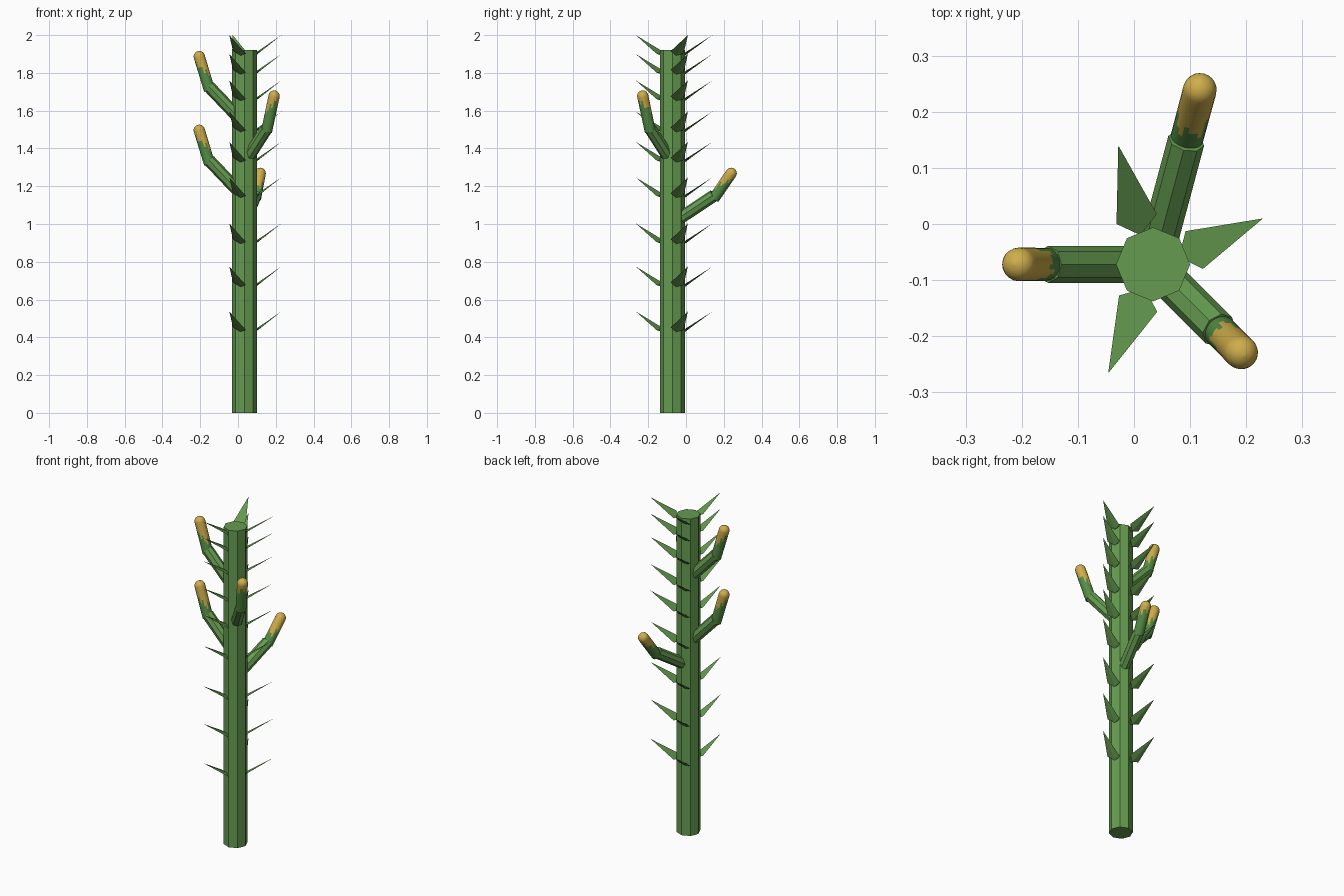
import bpy, bmesh, math
from math import sin, cos, pi, radians
from mathutils import Vector

if "Cube" in bpy.data.objects:
    bpy.data.objects.remove(bpy.data.objects["Cube"])


def material(name, color):
    m = bpy.data.materials.new(name)
    m.diffuse_color = (*color, 1)
    m.use_nodes = True
    m.node_tree.nodes["Principled BSDF"].inputs["Base Color"].default_value = m.diffuse_color
    return m


GREEN = material("stem_green", (0.13, 0.33, 0.08))
DARK = material("bud_green", (0.09, 0.27, 0.06))
YELLOW = material("bud_yellow", (0.62, 0.42, 0.07))
CX, CY = 0.034, -0.072          # trunk axis


def finish(bm, name, mats):
    bmesh.ops.recalc_face_normals(bm, faces=bm.faces)
    mesh = bpy.data.meshes.new(name)
    bm.to_mesh(mesh)
    bm.free()
    for m in mats:
        mesh.materials.append(m)
    ob = bpy.data.objects.new(name, mesh)
    bpy.context.collection.objects.link(ob)
    return ob


def tube(name, a, b, profile, sides, mats, yellow=None):
    """Rings of (distance along a-b, radius); closed at both ends."""
    a, b = Vector(a), Vector(b)
    axis = (b - a).normalized()
    ref = Vector((0, 0, 1)) if abs(axis.z) < 0.999 else Vector((0, 1, 0))
    side = axis.cross(ref).normalized()
    up = side.cross(axis)
    bm = bmesh.new()
    rings = [[bm.verts.new(a + axis * d + (up * cos(2 * pi * i / sides)
              + side * sin(2 * pi * i / sides)) * r) for i in range(sides)]
             for d, r in profile]
    for k in range(len(rings) - 1):
        for i in range(sides):
            j = (i + 1) % sides
            f = bm.faces.new((rings[k][i], rings[k][j], rings[k + 1][j], rings[k + 1][i]))
            if yellow:
                f.smooth = True
                f.material_index = int(yellow(profile[k][0], 2 * pi * (i + 0.5) / sides, i))
    bm.faces.new(rings[0])
    cap = bm.faces.new(rings[-1])
    if yellow:
        cap.material_index = 1
    return finish(bm, name, mats)


# Trunk: eight flat sides
tube("trunk", (CX, CY, 0), (CX, CY, 1.92), [(0, 0.066), (1.92, 0.066)], 8, [GREEN])


# Branches: faceted arm plus smooth yellow-tipped bud
def branch(n, angle, start, elbow, base, tip, r=0.03):
    def at(p):
        return Vector((CX + p[0] * cos(radians(angle)), CY + p[0] * sin(radians(angle)), p[1]))
    a, b = at(start), at(elbow)
    length = (b - a).length
    tube(f"arm_{n}", a, b, [(0, 0.033), (length, 0.033)], 8, [GREEN])
    a, b = at(base), at(tip)
    length = (b - a).length
    prof = [(length * k / 10, r * (0.98 + 0.02 * k / 10)) for k in range(10)]
    prof += [(length + r * sin(t), r * cos(t)) for t in [pi / 2 * k / 6.2 for k in range(7)]]

    # jagged border, reaching further down on the upper side
    def yellow(d, ang, i):
        return d / length > 0.55 - 0.25 * cos(ang) + 0.1 * sin(i * 2.4)
    ob = tube(f"bud_{n}", a, b, prof, 20, [DARK, YELLOW], yellow)
    for f in ob.data.polygons:
        if len(f.vertices) > 4 and f.material_index == 0:
            f.use_smooth = False


for n, dz in ((1, 0), (2, -0.39)):
    branch(n, 180, (0.03, 1.562 + dz), (0.187, 1.727 + dz), (0.185, 1.708 + dz), (0.239, 1.886 + dz))
branch(3, -45, (0.035, 1.36), (0.166, 1.505), (0.166, 1.49), (0.222, 1.677))
branch(4, 75, (0.04, 1.03), (0.228, 1.15), (0.228, 1.135), (0.322, 1.268))

# Thorns: thin upswept blades, three per level
LEVELS = (2.0, 1.9, 1.76, 1.595, 1.435, 1.247, 1.003, 0.775, 0.537)
BLADES = ((0.23, 0.01, 24.7), (-0.028, 0.14, 104), (-0.046, -0.266, 246.7))
for b, (tx, ty, deg) in enumerate(BLADES):
    bm = bmesh.new()
    d = Vector((cos(radians(deg)), sin(radians(deg)), 0))
    s = Vector((-d.y, d.x, 0))
    for z in LEVELS:
        tip_pos = Vector((tx, ty, z))
        # tip, clockwise corner, inner root, other corner, underside keel
        local = ((0, 0, 0), (0.135, 0.037, -0.084), (0.165, 0, -0.102),
                 (0.135, -0.037, -0.098), (0.15, 0, -0.108))
        tip, l, root, r, keel = [bm.verts.new(tip_pos - d * p - s * q + Vector((0, 0, h)))
                                 for p, q, h in local]
        for f in ((tip, l, root, r), (tip, l, keel), (tip, keel, r), (l, root, keel), (root, r, keel)):
            bm.faces.new(f)
    finish(bm, f"thorn_row_{b + 1}", [GREEN])
